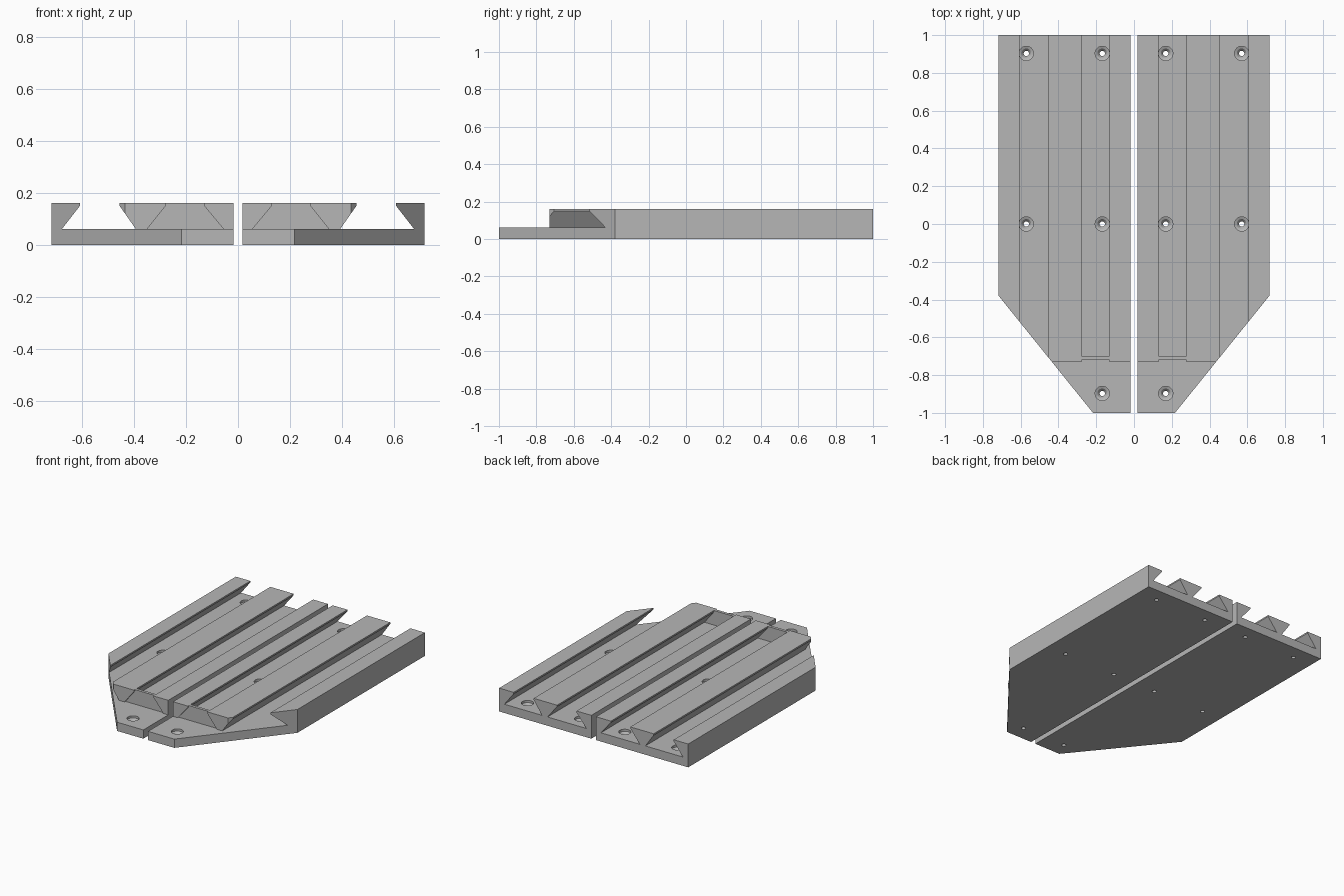
import bpy, bmesh, math
from mathutils import Vector, Matrix

if "Cube" in bpy.data.objects:
    bpy.data.objects.remove(bpy.data.objects["Cube"])

TOP, FLOOR, LIP = 0.16, 0.06, 0.15
GREY = (0.47, 0.47, 0.47, 1)

metal = bpy.data.materials.new("plain_grey")
metal.diffuse_color = GREY
metal.use_nodes = True
metal.node_tree.nodes["Principled BSDF"].inputs["Base Color"].default_value = GREY


def make_object(name, bm):
    bmesh.ops.recalc_face_normals(bm, faces=bm.faces)
    mesh = bpy.data.meshes.new(name)
    bm.to_mesh(mesh)
    bm.free()
    mesh.materials.append(metal)
    obj = bpy.data.objects.new(name, mesh)
    bpy.context.scene.collection.objects.link(obj)
    return obj


def prism(name, points, offset):
    """Extrude a closed outline of 3D points along an offset."""
    bm = bmesh.new()
    face = bm.faces.new([bm.verts.new(p) for p in points])
    result = bmesh.ops.extrude_face_region(bm, geom=[face])
    moved = [v for v in result["geom"] if isinstance(v, bmesh.types.BMVert)]
    bmesh.ops.translate(bm, verts=moved, vec=Vector(offset))
    return make_object(name, bm)


def dovetail(top_left, top_right, low_left, low_right, y0, y1):
    """Undercut slot cutter running along y."""
    section = [(low_left, FLOOR), (low_right, FLOOR), (top_right, LIP),
               (top_right, TOP + 0.1), (top_left, TOP + 0.1), (top_left, LIP)]
    return prism("slot_cutter", [(x, y0, z) for x, z in section], (0, y1 - y0, 0))


def screw_hole(x, y):
    """Stepped and countersunk hole cutter."""
    profile = [(0, -0.05), (0.014, -0.05), (0.014, 0.025), (0.026, 0.04),
               (0.038, 0.045), (0.038, 0.1), (0, 0.1)]
    bm = bmesh.new()
    verts = [bm.verts.new((r, 0, z)) for r, z in profile]
    edges = [bm.edges.new(pair) for pair in zip(verts, verts[1:])]
    bmesh.ops.spin(bm, geom=verts + edges, cent=(0, 0, 0), axis=(0, 0, 1),
                   angle=2 * math.pi, steps=24)
    bmesh.ops.remove_doubles(bm, verts=bm.verts, dist=0.0001)
    bmesh.ops.translate(bm, verts=bm.verts, vec=(x, y, 0))
    return make_object("hole_cutter", bm)


# Solid plate with a slanted outer front corner
outline = [(0.018, -1), (0.217, -1), (0.717, -0.38), (0.717, 1), (0.018, 1)]
plate = prism("left_rail_plate", [(x, y, 0) for x, y in outline], (0, 0, TOP))

# Lowered toe at the front, open outer slot, inner slot with a thin end wall
toe = [(-0.1, -1.1), (0.9, -1.1), (0.9, -0.73), (-0.1, -0.73)]
inner = (0.13, 0.278, 0.055, 0.35)
cutters = [
    prism("toe_cutter", [(x, y, FLOOR) for x, y in toe], (0, 0, 0.3)),
    dovetail(0.455, 0.607, 0.392, 0.677, -1.2, 1.1),
    dovetail(*inner, -0.70, 1.1),
    dovetail(*inner, -0.78, -0.72),
]
# Screw holes along the slot floors and in the toe
holes = [(x, y) for x in (0.168, 0.57) for y in (0, 0.903)] + [(0.168, -0.897)]
cutters += [screw_hole(x, y) for x, y in holes]

for cutter in cutters:
    cutter.hide_render = True
    cut = plate.modifiers.new("cut", 'BOOLEAN')
    cut.operation = 'DIFFERENCE'
    cut.solver = 'EXACT'
    cut.object = cutter

# Bake the cuts and discard the cutters
depsgraph = bpy.context.evaluated_depsgraph_get()
baked = bpy.data.meshes.new_from_object(plate.evaluated_get(depsgraph))
plate.modifiers.clear()
plate.data = baked
baked.materials.clear()
baked.materials.append(metal)
for cutter in cutters:
    bpy.data.objects.remove(cutter)

# Mirrored plate on the other side
bm = bmesh.new()
bm.from_mesh(baked)
bmesh.ops.transform(bm, matrix=Matrix.Scale(-1, 4, (1, 0, 0)), verts=bm.verts)
bmesh.ops.reverse_faces(bm, faces=bm.faces)
make_object("right_rail_plate", bm)
